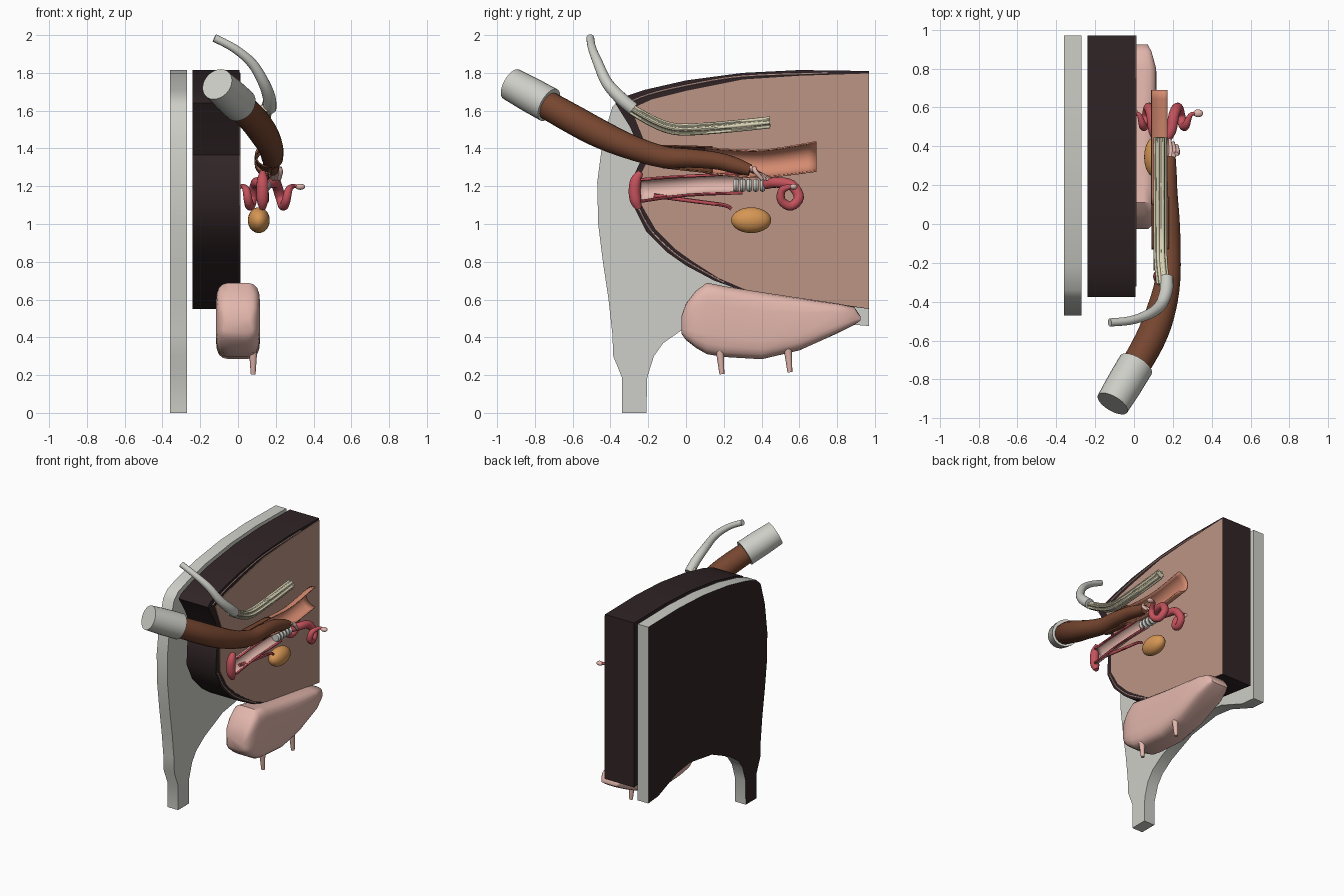
import bpy, bmesh, math
from mathutils import Vector

if "Cube" in bpy.data.objects:
    bpy.data.objects.remove(bpy.data.objects["Cube"])


def material(name, r, g, b):
    """Flat material from 0-255 display values, stored as linear."""
    col = [((c / 255 + 0.055) / 1.055) ** 2.4 for c in (r, g, b)] + [1]
    m = bpy.data.materials.new(name)
    m.use_nodes = True
    m.diffuse_color = col
    m.node_tree.nodes["Principled BSDF"].inputs["Base Color"].default_value = col
    return m


DARK = material("dark hide", 48, 36, 38)
GREY = material("light grey", 206, 206, 200)
MAUVE = material("mauve lining", 188, 149, 132)
PINK = material("soft pink", 226, 182, 172)
BROWN = material("brown sleeve", 118, 70, 48)
SALMON = material("salmon", 212, 138, 112)
CREAM = material("cream bone", 216, 210, 180)
RED = material("deep red", 196, 82, 92)
ORANGE = material("orange", 214, 150, 84)


def finish(name, bm, mats, angle=35):
    bmesh.ops.recalc_face_normals(bm, faces=bm.faces)
    me = bpy.data.meshes.new(name)
    bm.to_mesh(me)
    bm.free()
    for m in mats:
        me.materials.append(m)
    ob = bpy.data.objects.new(name, me)
    bpy.context.collection.objects.link(ob)
    bpy.ops.object.select_all(action="DESELECT")
    ob.select_set(True)
    bpy.context.view_layer.objects.active = ob
    bpy.ops.object.shade_smooth_by_angle(angle=math.radians(angle))
    return ob


def slab(name, profile, x0, x1, mats, paint=None):
    """Extrude a (y, z) outline along x."""
    bm = bmesh.new()
    face = bm.faces.new([bm.verts.new((x0, y, z)) for y, z in profile])
    ext = bmesh.ops.extrude_face_region(bm, geom=[face])["geom"]
    bmesh.ops.translate(bm, vec=(x1 - x0, 0, 0),
                        verts=[v for v in ext if isinstance(v, bmesh.types.BMVert)])
    bmesh.ops.recalc_face_normals(bm, faces=bm.faces)
    for f in bm.faces:
        f.material_index = paint(f) if paint else 0
    return finish(name, bm, mats)


def loft(name, rings, mat, closed=True, angle=45):
    bm = bmesh.new()
    rows = [[bm.verts.new(p) for p in r] for r in rings]
    n = len(rows[0])
    for a, b in zip(rows, rows[1:]):
        for i in range(n if closed else n - 1):
            j = (i + 1) % n
            bm.faces.new((a[i], a[j], b[j], b[i]))
    if closed:
        bm.faces.new(rows[0])
        bm.faces.new(rows[-1])
    return finish(name, bm, [mat], angle)


def smooth(pts, steps):
    """Catmull-Rom interpolation through points of any size."""
    pts = [Vector(p) for p in pts]
    ext = [pts[0]] + pts + [pts[-1]]
    out = []
    for a, b, c, d in zip(ext, ext[1:], ext[2:], ext[3:]):
        for k in range(steps):
            t = k / steps
            out.append(0.5 * (2 * b + (c - a) * t + (2 * a - 5 * b + 4 * c - d) * t * t
                              + (3 * b - a - 3 * c + d) * t ** 3))
    return out + [pts[-1]]


def tube(name, pts, mat, n=14, steps=4):
    """Round tube through (x, y, z, radius) points."""
    path = smooth(pts, steps)
    pos = [p.to_3d() for p in path]
    rings, u = [], None
    for i, p in enumerate(pos):
        t = (pos[min(i + 1, len(pos) - 1)] - pos[max(i - 1, 0)]).normalized()
        u = t.orthogonal() if u is None else u - t * u.dot(t)
        u.normalize()
        v = t.cross(u)
        rings.append([p + path[i][3] * (math.cos(a) * u + math.sin(a) * v)
                      for a in (math.tau * k / n for k in range(n))])
    return loft(name, rings, mat)


def half_pipe(name, stations, x, depth, mat):
    """Gutter open towards +x, from (y, low, high) stations."""
    rings = []
    for y, lo, hi in smooth(stations, 4):
        rings.append([(x - depth * math.sin(a), y, (lo + hi) / 2 + (hi - lo) / 2 * math.cos(a))
                      for a in (math.pi * k / 12 for k in range(13))])
    ob = loft(name, rings, mat, closed=False)
    mod = ob.modifiers.new("wall", "SOLIDIFY")
    mod.thickness = 0.008
    mod.offset = 0
    return ob


def ball(name, centre, radii, mat):
    bm = bmesh.new()
    bmesh.ops.create_uvsphere(bm, u_segments=24, v_segments=14, radius=1)
    for v in bm.verts:
        v.co = Vector(c + r * k for c, r, k in zip(centre, radii, v.co))
    return finish(name, bm, [mat], 60)


# Backing board cut to the hindquarter outline, dark on its outer side
top = [(0.97, 1.81), (0.6, 1.815), (0.3, 1.80), (0, 1.76), (-0.22, 1.71), (-0.34, 1.67)]
board = top + [(-0.39, 1.62), (-0.44, 1.45), (-0.47, 1.22), (-0.465, 1.0), (-0.44, 0.8),
               (-0.41, 0.6), (-0.39, 0.42), (-0.385, 0.3), (-0.34, 0.19), (-0.34, 0),
               (-0.21, 0), (-0.205, 0.19), (-0.17, 0.3), (-0.12, 0.37), (-0.02, 0.44),
               (0.2, 0.54), (0.46, 0.58), (0.62, 0.56), (0.85, 0.47), (0.97, 0.46)]
slab("backing_board", board, -0.36, -0.27, [GREY, DARK], lambda f: int(f.normal.x < -0.9))

# Body block with its cut face
front = [(-0.375, 1.64), (-0.3, 1.52), (-0.225, 1.365), (-0.27, 1.27), (-0.28, 1.1)]
belly = [(-0.21, 0.96), (-0.1, 0.85), (0, 0.78), (0.15, 0.7), (0.32, 0.64), (0.97, 0.55)]
slab("body_block", top + front + belly, -0.24, 0.007, [DARK])
inner = [(0.97, 1.797), (0.6, 1.785), (0.3, 1.765), (0, 1.705), (-0.18, 1.66), (-0.29, 1.61),
         (-0.25, 1.51), (-0.19, 1.365), (-0.235, 1.27), (-0.235, 1.1), (-0.16, 0.97),
         (-0.06, 0.87), (0.03, 0.805), (0.17, 0.715), (0.32, 0.65), (0.97, 0.552)]
slab("cut_face_lining", inner, 0.005, 0.012, [MAUVE])

# Thin pale lines between the layers of the wall
tube("upper_wall_line", [(0.008, y, z, 0.005) for y, z in
     ((0.75, 1.798), (0.3, 1.782), (0, 1.733), (-0.2, 1.685), (-0.32, 1.635))], PINK, n=6)
tube("lower_wall_line", [(0.008, y, z, 0.005) for y, z in
     ((-0.255, 1.09), (-0.185, 0.965), (-0.08, 0.86), (0.015, 0.793), (0.2, 0.69))], PINK, n=6)

# Udder: rounded box sections along y (y, low, high, half width)
sections = [(-0.025, 0.42, 0.51, 0.075), (0.0, 0.385, 0.58, 0.1), (0.05, 0.345, 0.645, 0.113),
            (0.11, 0.31, 0.69, 0.118), (0.2, 0.295, 0.672, 0.118), (0.4, 0.283, 0.64, 0.118),
            (0.6, 0.33, 0.61, 0.118), (0.8, 0.42, 0.58, 0.115), (0.89, 0.465, 0.562, 0.09),
            (0.925, 0.49, 0.51, 0.07)]


def rounded(c):
    return math.copysign(abs(c) ** 0.45, c)


loft("udder", [[(w * rounded(math.cos(a)), y, (lo + hi) / 2 + (hi - lo) / 2 * rounded(math.sin(a)))
                for a in (math.tau * (k + 0.5) / 20 for k in range(20))]
               for y, lo, hi, w in sections], PINK)
for label, y, z in (("front", 0.19, 0.205), ("rear", 0.55, 0.215)):
    tube(label + "_teat", [(0.08, y - 0.012, z + 0.14, 0.023), (0.08, y, z, 0.013)], PINK, steps=1)

# Arm reaching inwards, with cuff and fingers
tube("cuff", [(-0.11, -0.925, 1.74, 0.088), (-0.05, -0.825, 1.685, 0.093),
              (0.01, -0.725, 1.63, 0.094)], GREY, n=28, steps=1)
tube("sleeved_arm", [(-0.01, -0.76, 1.645, 0.075), (0.08, -0.6, 1.555, 0.078),
                     (0.135, -0.46, 1.48, 0.076), (0.172, -0.3, 1.41, 0.066),
                     (0.182, -0.12, 1.355, 0.058), (0.185, 0.02, 1.348, 0.05),
                     (0.178, 0.16, 1.335, 0.046), (0.178, 0.26, 1.31, 0.042),
                     (0.185, 0.34, 1.285, 0.03)], BROWN, n=20)
for i in range(4):
    x = 0.165 + 0.018 * i
    tube(f"finger_{i + 1}", [(x, 0.3 + 0.02 * i, 1.3, 0.012), (x + 0.006, 0.37, 1.275, 0.013),
                             (x, 0.45 - 0.015 * i, 1.235, 0.009)], PINK, n=8)

# Opened gut
half_pipe("gut_entry", [(-0.13, 1.3, 1.415), (0, 1.285, 1.412), (0.14, 1.27, 1.408)],
          0.18, 0.085, BROWN)
half_pipe("opened_gut", [(0.1, 1.27, 1.405), (0.3, 1.25, 1.39), (0.45, 1.25, 1.395),
                         (0.69, 1.28, 1.435)], 0.172, 0.08, SALMON)

# Tail and the spine inside
tube("tail", [(-0.125, -0.507, 1.985, 0.021), (-0.02, -0.497, 1.93, 0.022),
              (0.075, -0.465, 1.85, 0.026), (0.135, -0.42, 1.75, 0.03),
              (0.165, -0.35, 1.67, 0.034), (0.168, -0.28, 1.61, 0.035)], GREY, n=16)
spine = [(0.15, -0.31, 1.62), (0.138, -0.2, 1.555), (0.135, -0.1, 1.512), (0.135, 0, 1.5),
         (0.135, 0.2, 1.513), (0.135, 0.445, 1.538)]
tube("spine", [p + (0.026,) for p in spine], CREAM)
for i in range(6):
    dx, dz = (0.025 * f(math.tau * i / 6) for f in (math.cos, math.sin))
    tube(f"spine_ridge_{i + 1}", [(x + dx, y, z + dz, 0.01) for x, y, z in spine], CREAM, n=8)

# Birth canal: opening, gutter with red rims, ringed neck and small duct
tube("canal_opening", [(0.13, -0.24, 1.275, 0.016), (0.13, -0.265, 1.23, 0.03),
                       (0.13, -0.272, 1.17, 0.032), (0.13, -0.265, 1.12, 0.03),
                       (0.13, -0.25, 1.08, 0.016)], RED)
half_pipe("canal", [(-0.24, 1.12, 1.235), (-0.05, 1.145, 1.25), (0.1, 1.162, 1.262),
                    (0.3, 1.165, 1.265)], 0.155, 0.05, PINK)
tube("canal_upper_rim", [(0.155, -0.24, 1.235, 0.008), (0.155, -0.05, 1.25, 0.008),
                         (0.155, 0.3, 1.268, 0.008)], RED, n=8)
tube("canal_lower_rim", [(0.155, -0.24, 1.12, 0.008), (0.155, 0, 1.152, 0.008),
                         (0.155, 0.3, 1.165, 0.008)], RED, n=8)
tube("duct", [(0.13, -0.17, 1.15, 0.012), (0.13, 0.05, 1.12, 0.011),
              (0.13, 0.2, 1.1, 0.01), (0.13, 0.24, 1.08, 0.01)], RED, n=8)
for i in range(5):
    y = 0.265 + 0.035 * i
    tube(f"neck_ring_{i + 1}", [(0.14, y - 0.014, 1.205, 0.028), (0.14, y, 1.205, 0.036),
                                (0.14, y + 0.014, 1.205, 0.028)], GREY, steps=2)

# Coiled horns, mirrored about the canal
horn = [(0.01, 0.42, 1.21, 0.026), (0.05, 0.48, 1.22, 0.028), (0.065, 0.56, 1.205, 0.028),
        (0.085, 0.598, 1.14, 0.027), (0.1, 0.555, 1.095, 0.025), (0.115, 0.505, 1.125, 0.023),
        (0.128, 0.51, 1.18, 0.02), (0.15, 0.56, 1.2, 0.012), (0.175, 0.57, 1.2, 0.008)]
for side, s in (("left", 1), ("right", -1)):
    fold = 1 if s > 0 else 0.75
    tube(side + "_horn", [(0.14 + s * fold * x, y, z, r) for x, y, z, r in horn], RED)
    ball(side + "_ovary", (0.14 + s * fold * 0.19, 0.57, 1.197), (0.026, 0.02, 0.016), PINK)

# Bladder
ball("bladder", (0.11, 0.345, 1.02), (0.058, 0.106, 0.068), ORANGE)
